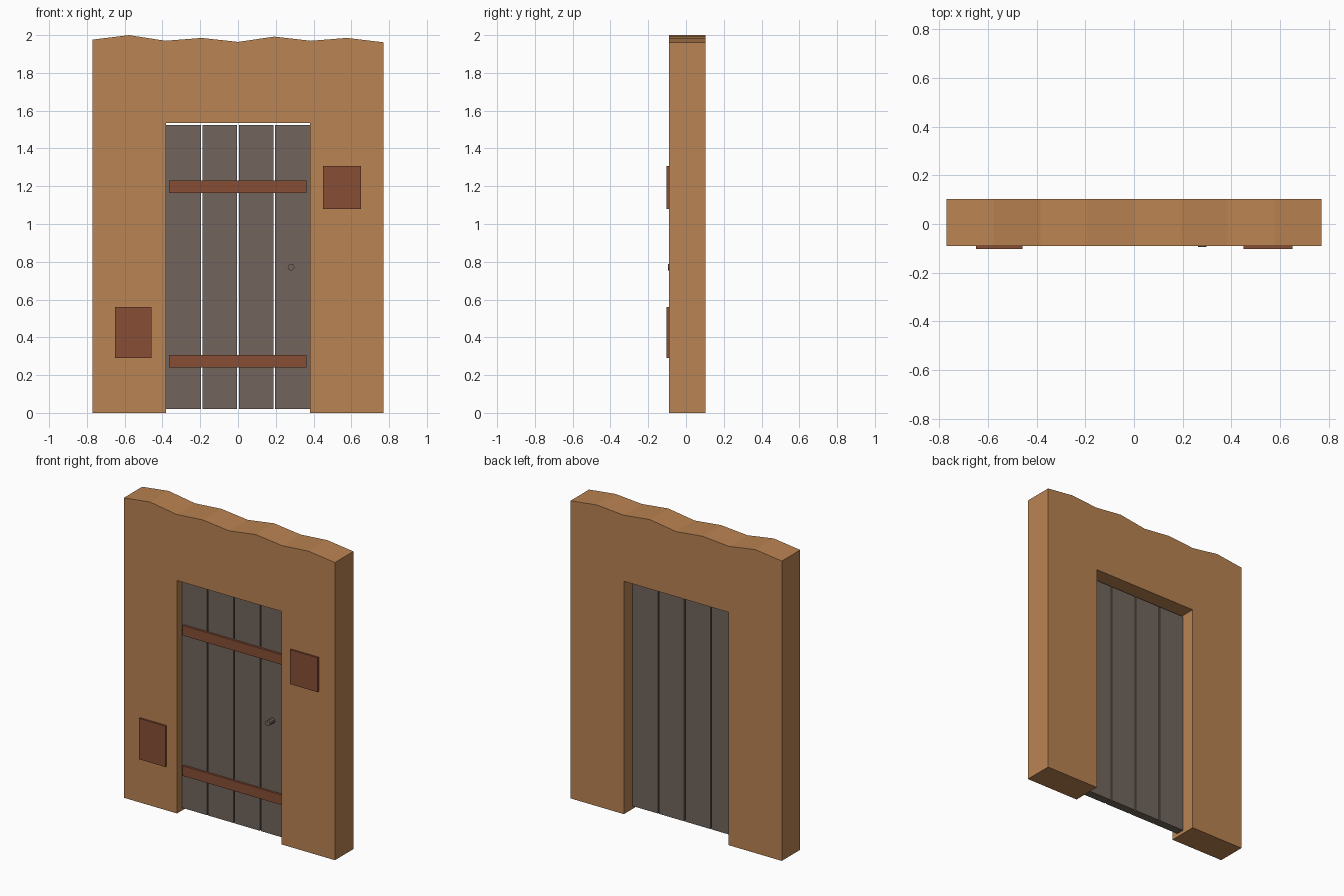
import bpy, bmesh, math

if "Cube" in bpy.data.objects:
    bpy.data.objects.remove(bpy.data.objects["Cube"])


def material(name, rgb):
    m = bpy.data.materials.new(name)
    m.diffuse_color = (*rgb, 1.0)
    m.use_nodes = True
    m.node_tree.nodes["Principled BSDF"].inputs["Base Color"].default_value = m.diffuse_color
    return m


CLAY = material("clay", (0.491, 0.227, 0.084))
WOOD = material("grey_wood", (0.165, 0.130, 0.107))
BRICK = material("red_brown", (0.242, 0.076, 0.036))


def extrude_profile(name, points, y0, y1, mat):
    """Closed x/z outline extruded from y0 to y1."""
    bm = bmesh.new()
    face = bm.faces.new([bm.verts.new((x, y0, z)) for x, z in points])
    out = bmesh.ops.extrude_face_region(bm, geom=[face])
    verts = [g for g in out["geom"] if isinstance(g, bmesh.types.BMVert)]
    bmesh.ops.translate(bm, verts=verts, vec=(0, y1 - y0, 0))
    bmesh.ops.recalc_face_normals(bm, faces=bm.faces)
    me = bpy.data.meshes.new(name)
    bm.to_mesh(me)
    bm.free()
    me.materials.append(mat)
    ob = bpy.data.objects.new(name, me)
    bpy.context.collection.objects.link(ob)
    return ob


def box(name, x0, x1, y0, y1, z0, z1, mat):
    return extrude_profile(name, [(x0, z0), (x1, z0), (x1, z1), (x0, z1)], y0, y1, mat)


# Wall with uneven top and door opening
top = [1.976, 2.0, 1.970, 1.985, 1.964, 1.992, 1.970, 1.985, 1.962]
crest = [(-0.77 + 1.54 * i / 8, z) for i, z in enumerate(top)]
outline = crest + [(0.77, 0), (0.382, 0), (0.382, 1.535), (-0.382, 1.535), (-0.382, 0), (-0.77, 0)]
extrude_profile("wall", outline, -0.09, 0.102, CLAY)

# Door planks with narrow gaps
for i in range(4):
    x = -0.288 + 0.192 * i
    box(f"door_plank_{i + 1}", x - 0.092, x + 0.092, -0.042, 0.013, 0.02, 1.525, WOOD)

# Cross straps on the door
for name, z in (("lower_strap", 0.24), ("upper_strap", 1.165)):
    box(name, -0.364, 0.362, -0.056, -0.038, z, z + 0.066, BRICK)

# Exposed brick patches on the wall
box("left_brick_patch", -0.65, -0.458, -0.102, -0.085, 0.29, 0.56, BRICK)
box("right_brick_patch", 0.45, 0.652, -0.102, -0.085, 1.08, 1.307, BRICK)

# Door knob
ring = [(0.281 + 0.018 * math.cos(2 * math.pi * k / 10),
         0.772 + 0.018 * math.sin(2 * math.pi * k / 10)) for k in range(10)]
extrude_profile("door_knob", ring, -0.094, -0.04, WOOD)
